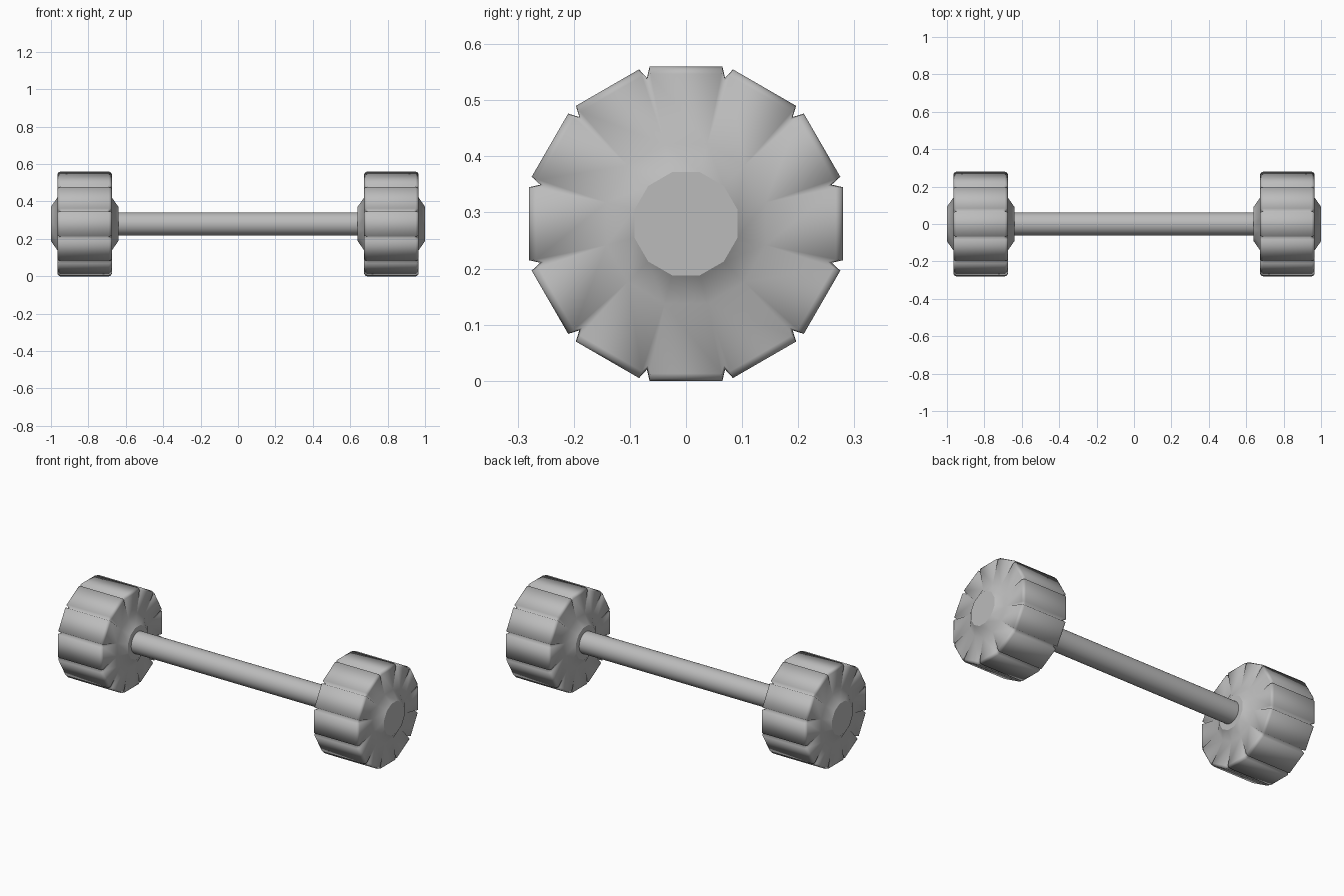
import bpy
import bmesh
from math import pi, sin, cos, tan
from mathutils import Vector

cube = bpy.data.objects.get("Cube")
if cube:
    bpy.data.objects.remove(cube)

CENTRE_Z = 0.28
SIDES = 12
HALF = pi / SIDES

steel = bpy.data.materials.new("grey steel")
steel.use_nodes = True
steel.diffuse_color = (0.5, 0.5, 0.5, 1)
steel.node_tree.nodes["Principled BSDF"].inputs["Base Color"].default_value = (0.5, 0.5, 0.5, 1)


def make_object(name, bm):
    mesh = bpy.data.meshes.new(name)
    bm.to_mesh(mesh)
    bm.free()
    mesh.materials.append(steel)
    obj = bpy.data.objects.new(name, mesh)
    bpy.context.collection.objects.link(obj)
    return obj


def add_ring(bm, x, apothem, gap=0.0, depth=0.0, sink=0.0):
    """Twelve flats; gap narrows each flat, depth and sink lower the corner groove."""
    ring = []
    for k in range(SIDES):
        a = 2 * HALF * k
        out, side = Vector((0, cos(a), sin(a))), Vector((0, -sin(a), cos(a)))
        half_width = apothem * tan(HALF) - gap
        for s in (-1, 1):
            p = out * apothem + side * half_width * s
            ring.append(bm.verts.new((x, p.y, p.z + CENTRE_Z)))
        radius = apothem / cos(HALF) - depth
        c = a + HALF
        ring.append(bm.verts.new((x - sink, radius * cos(c), radius * sin(c) + CENTRE_Z)))
    return ring


def make_weight(name, sign):
    bm = bmesh.new()
    mid = 0.82
    # half profile from hub cap to rim: offset, apothem, gap, depth, sink
    half = [(0.18, 0.092, 0, 0, 0),
            (0.145, 0.142, 0, 0, 0),
            (0.145, 0.267, 0.008, 0.015, 0.014),
            (0.140, 0.276, 0.009, 0.019, 0.014),
            (0.130, 0.280, 0.010, 0.021, 0.012)]
    profile = [(mid + o, r, g, d, s) for o, r, g, d, s in half]
    profile += [(mid - o, r, g, d, -s) for o, r, g, d, s in reversed(half)]
    rings = [add_ring(bm, *p) for p in profile]
    count = len(rings[0])
    for a, b in zip(rings, rings[1:]):
        for i in range(count):
            j = (i + 1) % count
            bm.faces.new((a[i], a[j], b[j], b[i]))
    for ring in (rings[0], rings[-1]):
        bm.faces.new(ring)
    # hub corners merge to single points, so the grooves fade out there
    bmesh.ops.remove_doubles(bm, verts=bm.verts, dist=0.0005)
    for v in bm.verts:
        v.co.x *= sign
    bmesh.ops.recalc_face_normals(bm, faces=bm.faces)
    for f in bm.faces:
        is_cap = len(f.verts) == SIDES
        f.smooth = not is_cap
        if is_cap:
            for e in f.edges:
                e.smooth = False
    # crisp groove bottoms running across the rim
    for e in bm.edges:
        d = e.verts[0].co - e.verts[1].co
        if abs(d.x) > 0.2:
            p = e.verts[0].co
            radius = Vector((p.y, p.z - CENTRE_Z)).length
            if radius < 0.275:
                e.smooth = False
    return make_object(name, bm)


make_weight("left_weight", 1)
make_weight("right_weight", -1)

# round handle between the weights
bpy.ops.mesh.primitive_cylinder_add(vertices=32, radius=0.062, depth=1.32,
                                    location=(0, 0, CENTRE_Z), rotation=(0, pi / 2, 0))
bar = bpy.context.object
bar.name = "handle_bar"
bar.data.materials.append(steel)
bpy.ops.object.shade_smooth_by_angle()
